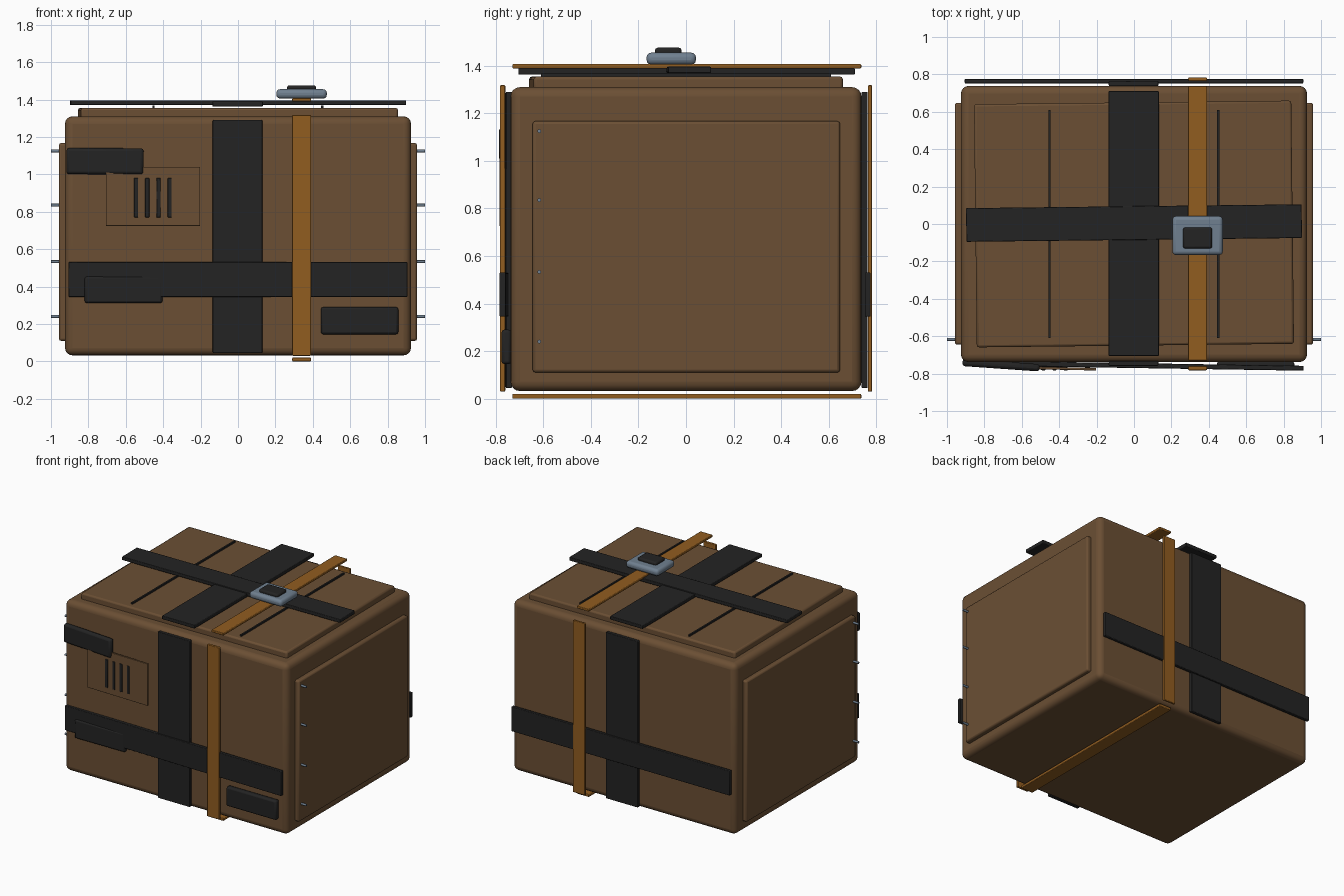
import bpy, math

if "Cube" in bpy.data.objects:
    bpy.data.objects.remove(bpy.data.objects["Cube"])


def material(name, rgb):
    m = bpy.data.materials.new(name)
    m.diffuse_color = (*rgb, 1)
    m.use_nodes = True
    m.node_tree.nodes["Principled BSDF"].inputs["Base Color"].default_value = m.diffuse_color
    return m


BROWN = material("brown canvas", (0.147, 0.078, 0.034))
DARK = material("dark webbing", (0.0168, 0.0168, 0.0168))
AMBER = material("amber strap", (0.283, 0.109, 0.0144))
STEEL = material("blue grey steel", (0.162, 0.216, 0.279))


def finish(ob, mat, bevel=0, segments=2):
    ob.data.materials.append(mat)
    if bevel:
        mod = ob.modifiers.new("bevel", "BEVEL")
        mod.width = bevel
        mod.segments = segments
    bpy.ops.object.shade_smooth_by_angle(angle=math.radians(35))


def box(name, xs, ys, zs, mat, bevel=0.004, segments=2, turn=0, roll=0):
    """Bevelled box from ranges; turn = degrees about z, roll = degrees about y."""
    lo, hi = zip(xs, ys, zs)
    centre = [(a + b) / 2 for a, b in zip(lo, hi)]
    bpy.ops.mesh.primitive_cube_add(
        size=1, location=centre, rotation=(0, math.radians(roll), math.radians(turn)))
    ob = bpy.context.object
    ob.name = name
    ob.scale = [b - a for a, b in zip(lo, hi)]
    bpy.ops.object.transform_apply(location=False, rotation=False, scale=True)
    finish(ob, mat, bevel, segments)
    return ob


# Main pack and slightly turned lid
box("pack_body", (-0.925, 0.925), (-0.738, 0.738), (0.032, 1.31), BROWN, 0.04, 4)
box("lid", (-0.848, 0.848), (-0.65, 0.65), (1.28, 1.355), BROWN, 0.012, 2, turn=0.65)
for i, x in enumerate((-0.452, 0.45)):
    box(f"lid_seam_{i}", (x - 0.006, x + 0.006), (-0.61, 0.61), (1.35, 1.367), DARK, 0)

# Side panels and their rivets
for side, s in (("left", -1), ("right", 1)):
    box(f"{side}_panel", sorted((s * 0.9, s * 0.958)), (-0.645, 0.648),
        (0.11, 1.167), BROWN, 0.012)
    for i, z in enumerate((0.24, 0.533, 0.835, 1.125)):
        bpy.ops.mesh.primitive_cylinder_add(
            vertices=12, radius=0.008, depth=0.06, location=(s * 0.97, -0.617, z),
            rotation=(0, math.pi / 2, 0))
        bpy.context.object.name = f"{side}_rivet_{i}"
        finish(bpy.context.object, STEEL)

# Dark webbing: top, front and back crosses
box("top_long_strap", (-0.897, 0.897), (-0.085, 0.095), (1.37, 1.396), DARK, turn=0.65)
box("top_cross_strap", (-0.137, 0.133), (-0.705, 0.71), (1.363, 1.389), DARK)
box("front_vertical_strap", (-0.135, 0.13), (-0.758, -0.732), (0.045, 1.29), DARK)
box("front_horizontal_strap", (-0.907, 0.907), (-0.77, -0.744), (0.345, 0.53), DARK,
    turn=-0.9)
box("back_vertical_strap", (-0.135, 0.13), (0.738, 0.764), (0.045, 1.29), DARK)
box("back_horizontal_strap", (-0.905, 0.905), (0.752, 0.776), (0.345, 0.53), DARK)

# Amber strap around the pack
AX = (0.29, 0.39)
box("amber_top_strap", AX, (-0.73, 0.737), (1.389, 1.407), AMBER)
box("amber_bottom_strap", AX, (-0.73, 0.737), (0.0, 0.02), AMBER)
box("amber_front_strap", AX, (-0.782, -0.76), (0.03, 1.318), AMBER)
box("amber_back_strap", AX, (0.765, 0.783), (0.03, 1.318), AMBER)

# Buckle
box("buckle", (0.205, 0.475), (-0.166, 0.042), (1.405, 1.455), STEEL, 0.02, 3)
box("buckle_button", (0.262, 0.418), (-0.131, -0.018), (1.44, 1.476), DARK, 0.012)

# Front patches
box("upper_left_patch", (-0.918, -0.504), (-0.774, -0.735), (1.0, 1.14), DARK, 0.015,
    turn=-4, roll=0.3)
box("lower_left_patch", (-0.82, -0.404), (-0.766, -0.73), (0.312, 0.454), DARK, 0.012,
    turn=0.5)
box("lower_right_patch", (0.443, 0.857), (-0.776, -0.735), (0.145, 0.29), DARK, 0.012)

# Vent panel with four slots
box("vent_panel", (-0.707, -0.202), (-0.778, -0.764), (0.725, 1.04), BROWN, 0.002,
    turn=-1.2)
for i in range(4):
    x = -0.545 + 0.06 * i
    box(f"vent_slot_{i}", (x - 0.011, x + 0.011), (-0.782, -0.765), (0.77, 0.98), DARK, 0.003)
